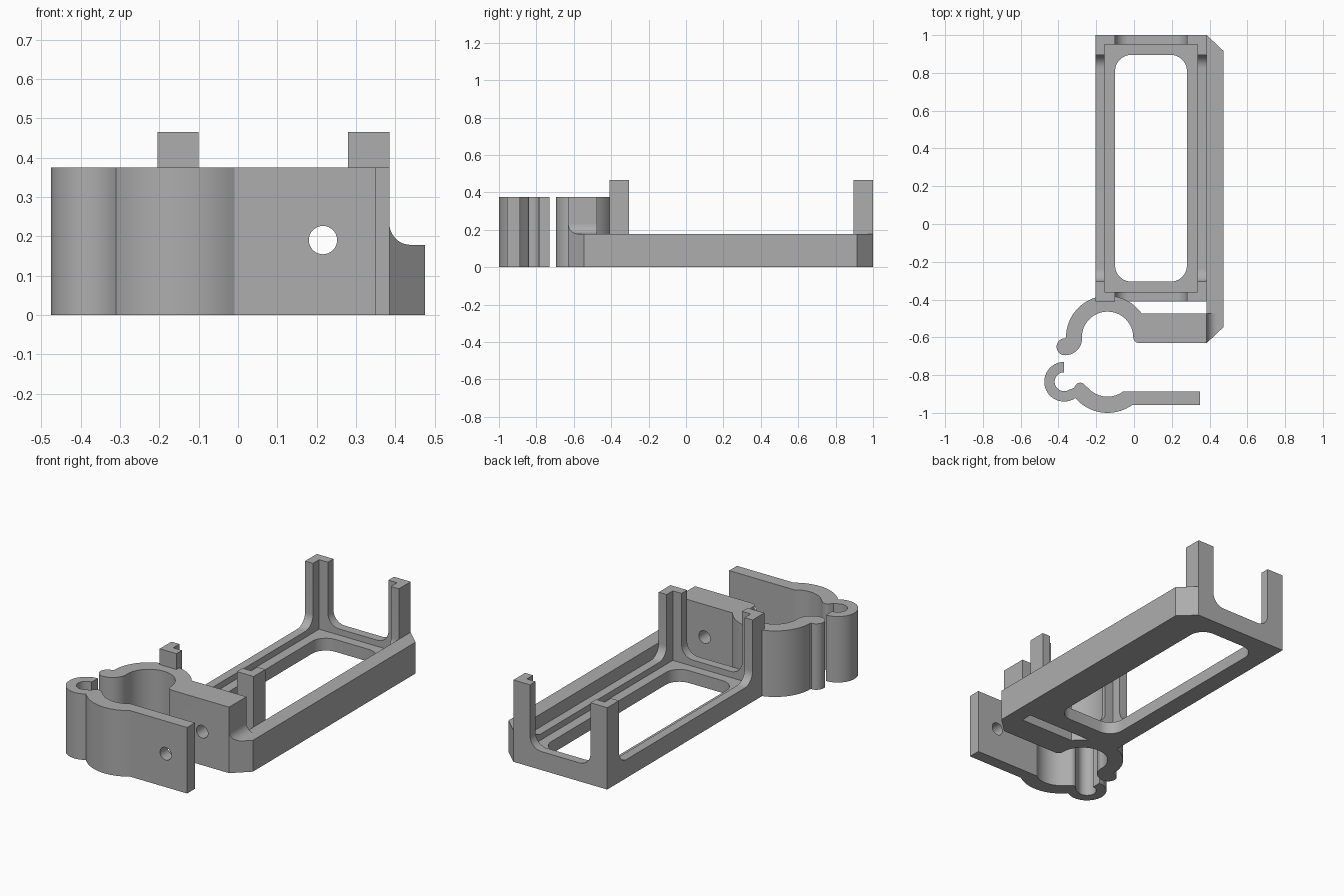
import bpy
import bmesh
from math import cos, sin, radians

cube = bpy.data.objects.get("Cube")
if cube:
    bpy.data.objects.remove(cube, do_unlink=True)

GREY = (0.42, 0.42, 0.42, 1.0)
grey = bpy.data.materials.new("plain grey plastic")
grey.use_nodes = True
grey.diffuse_color = GREY
bsdf = next(n for n in grey.node_tree.nodes if n.type == "BSDF_PRINCIPLED")
bsdf.inputs["Base Color"].default_value = GREY


def arc(cx, cy, r, start, end, n=16):
    """Points along an arc, angles in degrees."""
    angles = [radians(start + (end - start) * i / n) for i in range(n + 1)]
    return [(cx + r * cos(a), cy + r * sin(a)) for a in angles]


def rounded(x0, y0, x1, y1, r):
    """Rectangle outline with rounded corners."""
    return (arc(x1 - r, y1 - r, r, 0, 90, 10) + arc(x0 + r, y1 - r, r, 90, 180, 10)
            + arc(x0 + r, y0 + r, r, 180, 270, 10) + arc(x1 - r, y0 + r, r, 270, 360, 10))


def rect(x0, y0, x1, y1):
    return [(x0, y0), (x1, y0), (x1, y1), (x0, y1)]


PLACE = {"X": lambda u, v, w: (w, u, v),
         "Y": lambda u, v, w: (u, w, v),
         "Z": lambda u, v, w: (u, v, w)}


def prism(name, outline, low, high, axis="Z"):
    """Extrude an outline along an axis."""
    bm = bmesh.new()
    place = PLACE[axis]
    a = [bm.verts.new(place(u, v, low)) for u, v in outline]
    b = [bm.verts.new(place(u, v, high)) for u, v in outline]
    bm.faces.new(a)
    bm.faces.new(b)
    for i in range(len(a)):
        j = (i + 1) % len(a)
        bm.faces.new((a[i], a[j], b[j], b[i]))
    bmesh.ops.recalc_face_normals(bm, faces=bm.faces)
    mesh = bpy.data.meshes.new(name)
    bm.to_mesh(mesh)
    bm.free()
    mesh.materials.append(grey)
    obj = bpy.data.objects.new(name, mesh)
    bpy.context.collection.objects.link(obj)
    return obj


def activate(obj):
    bpy.ops.object.select_all(action="DESELECT")
    obj.select_set(True)
    bpy.context.view_layer.objects.active = obj


def carve(obj, cutter, operation="DIFFERENCE"):
    """Apply a boolean and discard the cutter."""
    cutter.hide_render = True
    activate(obj)
    mod = obj.modifiers.new("carve", "BOOLEAN")
    mod.operation = operation
    mod.solver = "EXACT"
    mod.object = cutter
    bpy.ops.object.modifier_apply(modifier=mod.name)
    bpy.data.objects.remove(cutter, do_unlink=True)


# Tray: box with a cavity, a floor window and cut-down walls between corner posts
X0, X1, Y0, Y1 = -0.205, 0.385, -0.41, 1.0
WALL, POST, FLOOR, RIM, TOP = 0.05, 0.105, 0.07, 0.105, 0.465
tray = prism("tray_with_corner_posts", rect(X0, Y0, X1, Y1), 0, TOP)
carve(tray, prism("cavity", rect(X0 + WALL, Y0 + WALL, X1 - WALL, Y1 - WALL), FLOOR, 1))
carve(tray, prism("floor_window",
                  rounded(X0 + POST, Y0 + POST, X1 - POST, Y1 - POST, 0.085), -1, 1))
carve(tray, prism("end_wall_cut", rounded(X0 + POST, RIM, X1 - POST, 1, 0.07), -2, 2, "Y"))
carve(tray, prism("side_wall_cut", rounded(Y0 + POST, RIM, Y1 - POST, 1, 0.07), -2, 2, "X"))

# Side rail with chamfered ends
ARM_FRONT, ARM_BACK, RAIL_X, RAIL_TOP = -0.63, -0.475, 0.475, 0.178
rail_outline = [(X1, ARM_FRONT), (RAIL_X, ARM_FRONT + 0.085), (RAIL_X, Y1 - 0.085), (X1, Y1)]
rail = prism("side_rail", rail_outline, 0, RAIL_TOP)

# Fillet joining the rail to the taller clamp arm
r = 0.054
fillet = prism("rail_fillet",
               [(X1, RAIL_TOP)] + arc(X1 + r, RAIL_TOP + r, r, 180, 270, 12),
               ARM_FRONT, ARM_BACK, "Y")
carve(fillet, prism("rail_trim", rail_outline, 0, 1), "INTERSECT")

# Fixed jaw: arm, round grip and hinge knuckle
HEIGHT = 0.375
fixed_jaw = prism(
    "fixed_jaw",
    [(X1, ARM_FRONT), (X1, ARM_BACK)]
    + arc(-0.14, -0.6, 0.22, 34.6, 180, 28)
    + arc(-0.365, -0.65, 0.045, 90, 270)
    + arc(-0.365, -0.605, 0.09, 270, 360)
    + arc(-0.14, -0.6, 0.136, 180, 0, 32)
    + arc(0.026, -0.6, 0.03, 180, 270, 8),
    0, HEIGHT)

# Loose jaw: plate, shallow grip and open hinge hook
loose_jaw = prism(
    "loose_jaw",
    [(0.35, -0.957), (0.35, -0.887)]
    + arc(-0.14, -0.776, 0.138, -53.5, -133, 14)
    + arc(-0.285, -0.87, 0.03, 40, 130, 8)
    + [(-0.318, -0.868)]
    + arc(-0.37, -0.835, 0.05, -60, -270, 24)
    + arc(-0.37, -0.835, 0.105, 90, 305, 30)
    + arc(-0.14, -0.776, 0.224, 222, 306, 18),
    0, HEIGHT)

# Bolt hole through both jaws
for jaw in (fixed_jaw, loose_jaw):
    carve(jaw, prism("bolt_hole", arc(0.216, 0.19, 0.036, 0, 348.75, 31), -1.2, -0.42, "Y"))

# Smooth curves, sharp corners
for obj in (tray, rail, fillet, fixed_jaw, loose_jaw):
    activate(obj)
    bpy.ops.object.shade_smooth_by_angle(angle=radians(30))
